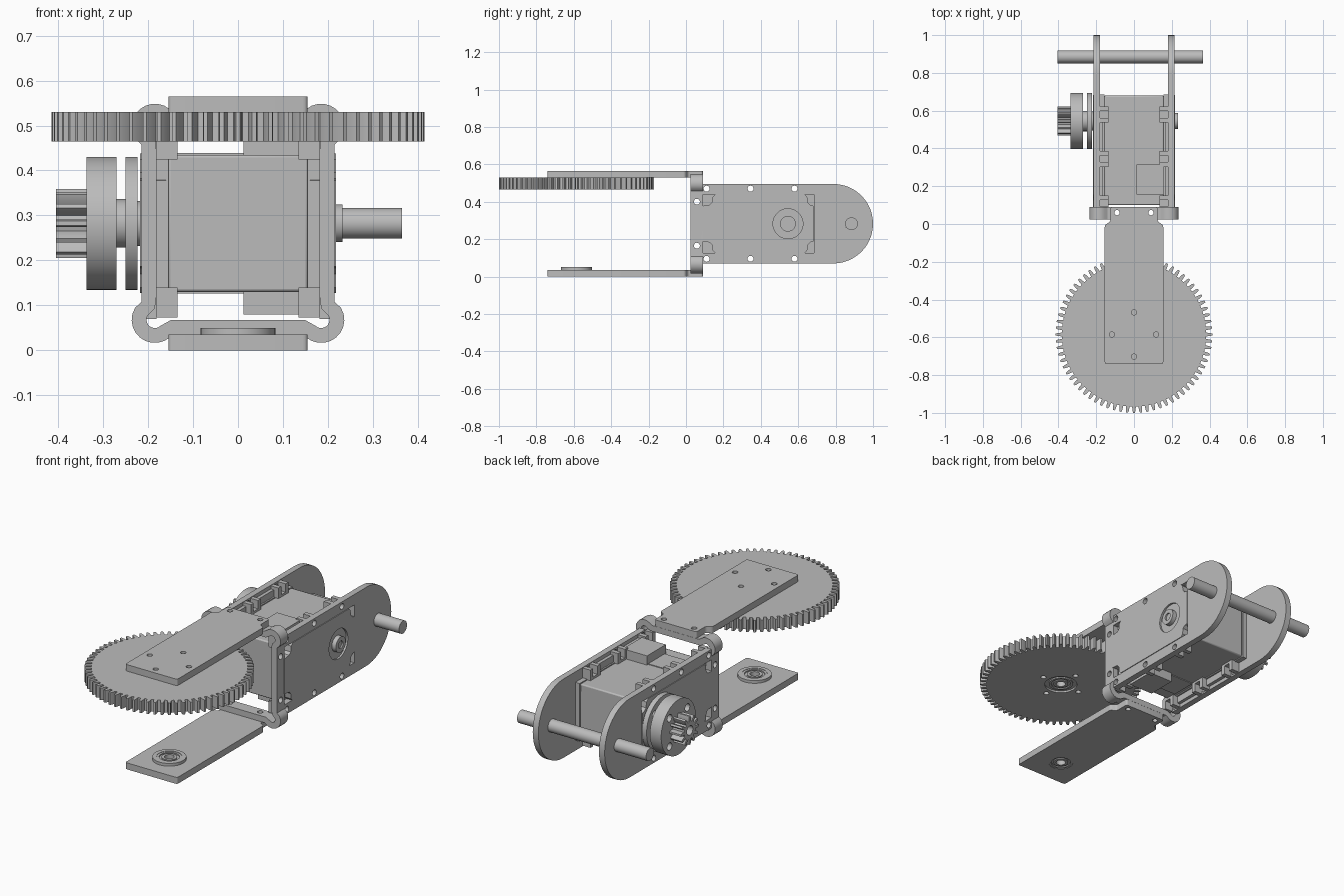
import bpy, bmesh
from math import sin, cos, pi, radians
from mathutils import Matrix, Vector

if "Cube" in bpy.data.objects:
    bpy.data.objects.remove(bpy.data.objects["Cube"])

grey = bpy.data.materials.new("plain_grey")
grey.use_nodes = True
grey.diffuse_color = (0.5, 0.5, 0.5, 1)
grey.node_tree.nodes["Principled BSDF"].inputs["Base Color"].default_value = (0.5, 0.5, 0.5, 1)

MID = 0.2825        # height of the symmetry plane
GEAR_Y = -0.585     # joint axis of the big gear
SERVO_Y = 0.545     # output axis of the servo
parts = []

# local (u, v, depth) to world for each extrusion axis
AXES = {
    "X": Matrix(((0, 0, 1), (1, 0, 0), (0, 1, 0))),
    "Y": Matrix(((1, 0, 0), (0, 0, 1), (0, 1, 0))),
    "Z": Matrix.Identity(3),
}


def circle(u, v, r, n=32):
    return [(u + r * cos(2 * pi * i / n), v + r * sin(2 * pi * i / n)) for i in range(n)]


def rounded(points, r):
    """Round every corner of a closed polygon."""
    out = []
    for i, p in enumerate(points):
        p = Vector(p)
        a = (Vector(points[i - 1]) - p).normalized() * r
        b = (Vector(points[(i + 1) % len(points)]) - p).normalized() * r
        for k in range(5):
            t = k / 4
            q = p + a * (1 - t) ** 2 + b * t ** 2
            out.append((q.x, q.y))
    return out


def gear_outline(u, v, root, tip, teeth):
    out = []
    for i in range(teeth):
        for frac, r in ((-.29, root), (-.24, root * .4 + tip * .6), (-.13, tip),
                        (.13, tip), (.24, root * .4 + tip * .6), (.29, root)):
            a = 2 * pi * (i + frac) / teeth
            out.append((u + r * cos(a), v + r * sin(a)))
    return out


def finish(name, mesh):
    mesh.materials.clear()
    mesh.materials.append(grey)
    obj = bpy.data.objects.new(name, mesh)
    bpy.context.scene.collection.objects.link(obj)
    parts.append(obj)
    return obj


def extrude(name, loops, lo, hi, axis):
    """Extrude an outline with holes between two depths along an axis."""
    curve = bpy.data.curves.new(name, "CURVE")
    curve.dimensions = "2D"
    curve.fill_mode = "BOTH"
    curve.extrude = (hi - lo) / 2
    for loop in loops:
        spline = curve.splines.new("POLY")
        spline.points.add(len(loop) - 1)
        for pt, (u, v) in zip(spline.points, loop):
            pt.co = (u, v, 0, 1)
        spline.use_cyclic_u = True
    temp = bpy.data.objects.new(name, curve)
    mesh = bpy.data.meshes.new_from_object(temp)
    bpy.data.objects.remove(temp)
    bpy.data.curves.remove(curve)
    bm = bmesh.new()
    bm.from_mesh(mesh)
    bmesh.ops.translate(bm, verts=bm.verts, vec=(0, 0, (lo + hi) / 2))
    bmesh.ops.transform(bm, verts=bm.verts, matrix=AXES[axis].to_4x4())
    bmesh.ops.remove_doubles(bm, verts=bm.verts, dist=1e-5)
    bmesh.ops.recalc_face_normals(bm, faces=bm.faces)
    bm.to_mesh(mesh)
    bm.free()
    return finish(name, mesh)


def box(name, x, y, z):
    return extrude(name, [[(x[0], y[0]), (x[1], y[0]), (x[1], y[1]), (x[0], y[1])]], z[0], z[1], "Z")


def disc(name, u, v, r, lo, hi, axis, bore=0):
    return extrude(name, [circle(u, v, r, 48)] + ([circle(u, v, bore)] if bore else []), lo, hi, axis)


def mirrored(rng, centre):
    return (2 * centre - rng[1], 2 * centre - rng[0])


def bearing(name, z0, z1):
    disc(name + "_outer_ring", 0, GEAR_Y, .062, z0, z1, "Z", .05)
    disc(name + "_race", 0, GEAR_Y, .05, z0 + .006, z1 - .006, "Z", .038)
    disc(name + "_inner_ring", 0, GEAR_Y, .038, z0, z1, "Z", .024)


# Arm plates: wide tongue with a narrow neck at the bracket
half = [(.155, -.74), (.155, -.005), (.125, .012), (.125, .09)]
tongue = rounded(half + [(-x, y) for x, y in reversed(half)], .011)
neck_holes = [circle(s * .09, .06, .014, 20) for s in (-1, 1)]
horn_holes = [circle(.117 * cos(a), GEAR_Y + .117 * sin(a), .014, 20) for a in (0, pi / 2, pi, 3 * pi / 2)]
extrude("upper_arm_plate", [tongue] + neck_holes + horn_holes, .53, .565, "Z")
extrude("lower_arm_plate", [tongue, circle(0, GEAR_Y, .062)] + neck_holes, 0, .035, "Z")
disc("lower_bearing_flange", 0, GEAR_Y, .083, .035, .05, "Z", .062)
bearing("lower_bearing", .002, .048)

# Large spur gear with its bearing
extrude("large_gear", [gear_outline(0, GEAR_Y, .382, .415, 72), circle(0, GEAR_Y, .083)] + horn_holes,
        .465, .53, "Z")
disc("gear_bearing_seat", 0, GEAR_Y, .083, .475, .53, "Z", .062)
bearing("gear_bearing", .468, .528)

# Bent strap bracket with looped corners
arc = [(.185 + .035 * cos(radians(a)), .068 + .035 * sin(radians(a))) for a in range(-130, 31, 16)]
lower = [(.145, .0515)] + arc + [(.2, .1), (.198, .12)]
right = lower + [(x, 2 * MID - z) for x, z in reversed(lower)]
centre = right + [(-x, z) for x, z in reversed(right)]
outer, inner = [], []
for i, (x, z) in enumerate(centre):
    p = Vector((x, z))
    d1 = (p - Vector(centre[i - 1])).normalized()
    d2 = (Vector(centre[(i + 1) % len(centre)]) - p).normalized()
    d = (d1 + d2).normalized()
    n = Vector((d.y, -d.x)) * .0165
    outer.append(tuple(p + n))
    inner.append(tuple(p - n))
strap = extrude("strap_bracket", [outer, inner], .025, .09, "Y")

# Screw holes drilled through the strap
bm = bmesh.new()
for z in (.165, 2 * MID - .165):
    bmesh.ops.create_cone(bm, cap_ends=True, segments=20, radius1=.016, radius2=.016, depth=.6,
                          matrix=Matrix.Translation((0, .058, z)) @ Matrix.Rotation(pi / 2, 4, "Y"))
for x in (-.09, .09):
    bmesh.ops.create_cone(bm, cap_ends=True, segments=20, radius1=.014, radius2=.014, depth=.7,
                          matrix=Matrix.Translation((x, .06, MID)))
drill_mesh = bpy.data.meshes.new("strap_drill")
bm.to_mesh(drill_mesh)
bm.free()
drill = bpy.data.objects.new("strap_drill", drill_mesh)
bpy.context.scene.collection.objects.link(drill)
mod = strap.modifiers.new("drill", "BOOLEAN")
mod.object, mod.operation = drill, "DIFFERENCE"
bpy.context.view_layer.update()
drilled = bpy.data.meshes.new_from_object(strap.evaluated_get(bpy.context.evaluated_depsgraph_get()))
strap.modifiers.clear()
strap.data = drilled
bpy.data.objects.remove(drill)

# Side plates, servo caps, flanges and screw clips, mirrored left and right
R = .2125
hole_y = (.11, .345, .58)
end = [(1 - R + R * cos(a), MID + R * sin(a)) for a in [pi * (i / 24 - .5) for i in range(25)]]
window = [(.087, MID + .156), (.685, MID + .156), (.685, MID - .156), (.087, MID - .156)]
side_outline = [(.087, MID - R)] + end + [(.087, MID + R)] + window
screw_holes = [circle(y, z, .016, 20) for y in hole_y for z in (MID - .1875, MID + .1875)]
rod_hole = circle(.885, MID, .034)
cap_top = [(.087, .378), (.125, .382), (.138, .395), (.142, .425), (.155, .438),
           (.635, .438), (.648, .425), (.652, .395), (.665, .382), (.682, .378)]
cap = cap_top + [(y, 2 * MID - z) for y, z in reversed(cap_top)]
for side, s in (("left", 1), ("right", -1)):
    def span(a, b):
        return tuple(sorted((s * a, s * b)))
    extrude(side + "_side_plate", [side_outline, rod_hole] + screw_holes, *span(.181, .2145), "X")
    extrude(side + "_servo_cap", [cap, circle(SERVO_Y, MID, .08, 48)], *span(.16, .218), "X")
    disc(side + "_cap_recess", SERVO_Y, MID, .08, *span(.16, .208), "X")
    box(side + "_servo_flange", span(.155, .181), (.09, .685), (.126, 2 * MID - .126))
    for level, flip in (("upper", False), ("lower", True)):
        def rows(z):
            return mirrored(z, MID) if flip else z
        for i, y in enumerate(hole_y):
            for k in (-1, 1):
                c = y + k * .03
                box(f"{side}_{level}_clip_{i}_{k}", span(.135, .181), (c - .012, c + .012), rows((.43, .492)))
            box(f"{side}_{level}_clip_base_{i}", span(.135, .181), (y - .04, y + .04), rows((.425, .447)))
        for i in range(2):
            box(f"{side}_{level}_rail_{i}", span(.163, .181),
                (hole_y[i] + .042, hole_y[i + 1] - .042), rows((.43, .475)))

# Servo body and its connector blocks
body = box("servo_body", (-.156, .156), (.1, .68), (.13, .435))
bev = body.modifiers.new("soft_edges", "BEVEL")
bev.width, bev.segments = .006, 2
for level, z in (("upper", (.43, .485)), ("lower", (.08, .135))):
    box(level + "_connector", (.012, .156), (.155, .315), z)
    box(level + "_connector_pad", (-.135, .012), (.165, .305),
        (.43, .439) if level == "upper" else (.126, .135))

# Idler boss on the left cap
disc("idler_boss", SERVO_Y, MID, .042, .2, .232, "X", .02)
disc("idler_screw", SERVO_Y, MID, .02, .2, .224, "X")

# Servo horn, spacer and small pinion on the right
ring_holes = [circle(SERVO_Y + .108 * cos(a), MID + .108 * sin(a), .02, 20)
              for a in [pi / 4 + k * pi / 2 for k in range(4)]]
big = circle(SERVO_Y, MID, .148, 64)
disc("output_collar", SERVO_Y, MID, .05, -.225, -.2, "X")
extrude("horn_disc", [big] + ring_holes, -.25, -.223, "X")
disc("horn_hub", SERVO_Y, MID, .054, -.272, -.248, "X")
extrude("pinion_disc", [big] + ring_holes, -.337, -.27, "X")
extrude("pinion", [gear_outline(SERVO_Y, MID, .048, .077, 12), circle(SERVO_Y, MID, .025)],
        -.405, -.337, "X")

# Rear cross rod
disc("cross_rod", .885, MID, .034, -.405, .365, "X")

# Smooth round walls, keep edges crisp
bpy.ops.object.select_all(action="DESELECT")
for obj in parts:
    obj.select_set(True)
bpy.context.view_layer.objects.active = parts[0]
bpy.ops.object.shade_smooth_by_angle(angle=radians(30))
